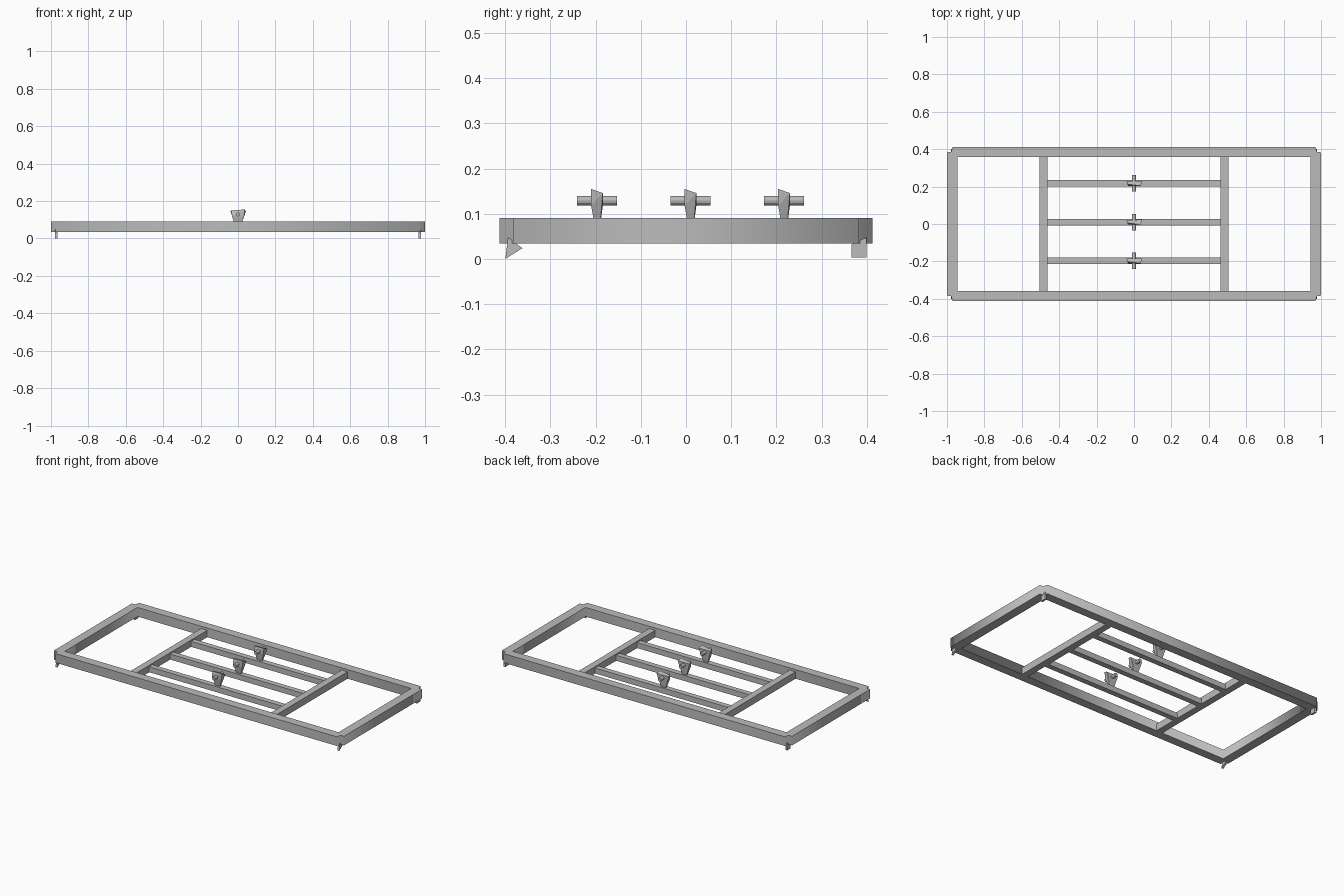
import bpy, bmesh, math
from mathutils import Vector

if "Cube" in bpy.data.objects:
    bpy.data.objects.remove(bpy.data.objects["Cube"], do_unlink=True)

grey = bpy.data.materials.new("plain grey")
grey.use_nodes = True
grey.diffuse_color = (0.5, 0.5, 0.5, 1)
grey.node_tree.nodes["Principled BSDF"].inputs["Base Color"].default_value = (0.5, 0.5, 0.5, 1)

BASE, TOP = 0.034, 0.091      # underside and top of the frame
CROSS_TOP, RAIL_TOP = 0.077, 0.068


def add_mesh(name, bm, loc=(0, 0, 0)):
    bmesh.ops.recalc_face_normals(bm, faces=bm.faces)
    mesh = bpy.data.meshes.new(name)
    bm.to_mesh(mesh)
    bm.free()
    mesh.materials.append(grey)
    obj = bpy.data.objects.new(name, mesh)
    obj.location = loc
    bpy.context.collection.objects.link(obj)
    return obj


def box(name, x, y, z):
    """Box spanning the given (low, high) ranges."""
    bm = bmesh.new()
    bmesh.ops.create_cube(bm, size=1)
    for v in bm.verts:
        v.co = Vector([(lo + hi) / 2 + c * (hi - lo)
                       for c, (lo, hi) in zip(v.co, (x, y, z))])
    return add_mesh(name, bm)


def hull(name, points, loc=(0, 0, 0)):
    """Faceted solid around a few points."""
    bm = bmesh.new()
    for p in points:
        bm.verts.new(p)
    bmesh.ops.convex_hull(bm, input=bm.verts)
    bmesh.ops.dissolve_limit(bm, angle_limit=0.02, verts=bm.verts, edges=bm.edges)
    return add_mesh(name, bm, loc)


# Outer frame: notched outline with a rectangular opening
corner = [(1, 0.383), (0.978, 0.385), (0.97, 0.413)]
outline = []
for sx, sy in ((1, 1), (-1, 1), (-1, -1), (1, -1)):
    part = [(sx * x, sy * y) for x, y in corner]
    outline += part if sx * sy > 0 else part[::-1]
opening = [(0.944, 0.358), (-0.944, 0.358), (-0.944, -0.358), (0.944, -0.358)]
curve = bpy.data.curves.new("outer_frame", "CURVE")
curve.dimensions, curve.fill_mode = "2D", "BOTH"
curve.extrude = (TOP - BASE) / 2
for loop in (outline, opening):
    spline = curve.splines.new("POLY")
    spline.points.add(len(loop) - 1)
    for point, (x, y) in zip(spline.points, loop):
        point.co = (x, y, 0, 1)
    spline.use_cyclic_u = True
curve.materials.append(grey)
frame = bpy.data.objects.new("outer_frame", curve)
frame.location.z = (TOP + BASE) / 2
bpy.context.collection.objects.link(frame)
bpy.ops.object.select_all(action="DESELECT")
frame.select_set(True)
bpy.context.view_layer.objects.active = frame
bpy.ops.object.convert(target="MESH")

# Cross bars
for side, x in (("left", 0.484), ("right", -0.484)):
    box(side + "_cross_bar", (x - 0.021, x + 0.021), (-0.358, 0.358), (BASE, CROSS_TOP))

# Rails, each with a wedge-shaped bracket and a short axle
for name, y in (("front", -0.197), ("middle", 0.01), ("back", 0.217)):
    box(name + "_rail", (-0.463, 0.463), (y - 0.017, y + 0.017), (BASE, RAIL_TOP))
    hull(name + "_bracket", [
        (-0.04, 0.012, 0.146), (-0.036, -0.004, 0.15), (0.036, -0.013, 0.155),
        (0.042, 0.013, 0.146), (-0.032, -0.013, 0.12), (0.032, -0.013, 0.118),
        (0.03, 0.013, 0.118), (-0.016, -0.004, RAIL_TOP), (0.016, -0.004, RAIL_TOP),
        (0.016, 0.006, RAIL_TOP), (-0.016, 0.006, RAIL_TOP)], (0, y, 0))
    bm = bmesh.new()
    bmesh.ops.create_cone(bm, cap_ends=True, segments=12, radius1=0.011,
                          radius2=0.011, depth=0.088)
    axle = add_mesh(name + "_axle", bm, (0, y, 0.129))
    axle.rotation_euler.x = math.pi / 2

# Small feet: pointed at the front, blocky at the back
for side, x in (("left", 0.972), ("right", -0.972)):
    hull(side + "_front_foot", [(x + dx, y, z) for dx in (-0.006, 0.006) for y, z in
                                ((-0.4, 0.0), (-0.362, 0.024), (-0.394, 0.048))])
    hull(side + "_back_foot", [(x + dx, y, z) for dx in (-0.006, 0.006) for y, z in
                               ((0.366, 0.003), (0.4, 0.003), (0.4, 0.048), (0.366, 0.032))])
